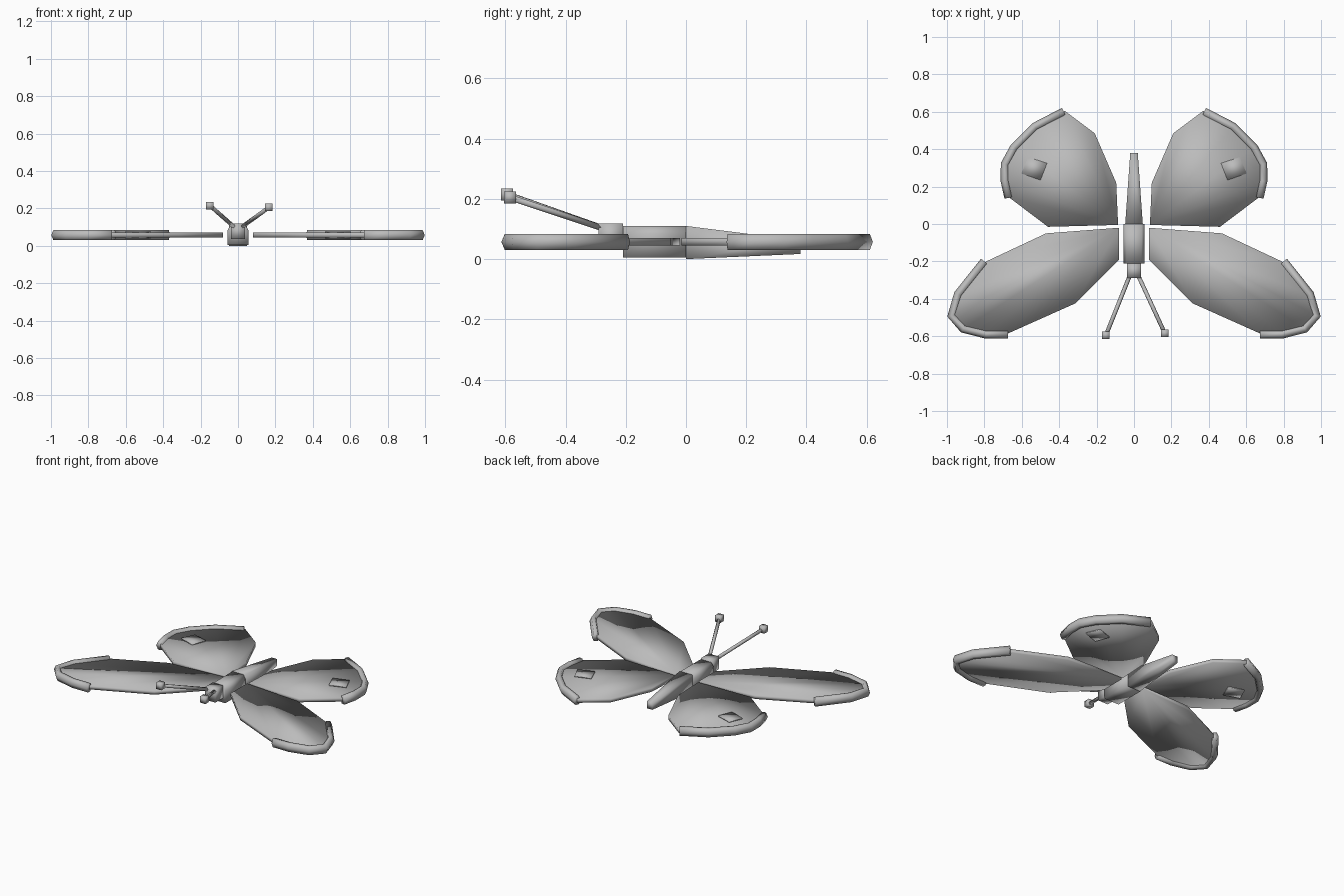
import bpy
import bmesh
from math import cos, sin, pi
from mathutils import Vector

cube = bpy.data.objects.get("Cube")
if cube:
    bpy.data.objects.remove(cube, do_unlink=True)

grey = bpy.data.materials.new("plain grey")
grey.use_nodes = True
grey.diffuse_color = (0.5, 0.5, 0.5, 1)
grey.node_tree.nodes["Principled BSDF"].inputs["Base Color"].default_value = (0.5, 0.5, 0.5, 1)

UP = Vector((0, 0, 1))
MID = 0.057  # height of the wing plane


def finish(name, bm):
    """Turn a bmesh into a fully smooth shaded object."""
    bmesh.ops.recalc_face_normals(bm, faces=bm.faces)
    for f in bm.faces:
        f.smooth = True
    mesh = bpy.data.meshes.new(name)
    bm.to_mesh(mesh)
    bm.free()
    mesh.materials.append(grey)
    obj = bpy.data.objects.new(name, mesh)
    bpy.context.collection.objects.link(obj)
    return obj


def loft(name, rings):
    """Skin a row of equal rings and cap both ends."""
    bm = bmesh.new()
    loops = [[bm.verts.new(p) for p in ring] for ring in rings]
    n = len(loops[0])
    for a, b in zip(loops, loops[1:]):
        for i in range(n):
            j = (i + 1) % n
            bm.faces.new((a[i], a[j], b[j], b[i]))
    bm.faces.new(loops[0])
    bm.faces.new(loops[-1])
    return finish(name, bm)


def plate(name, outline, z0, z1):
    """Flat slab, each side fanned out from the first outline point."""
    bm = bmesh.new()
    low, high = ([bm.verts.new((x, y, z)) for x, y in outline] for z in (z0, z1))
    n = len(outline)
    for side in (low, high):
        for i in range(1, n - 1):
            bm.faces.new((side[0], side[i], side[i + 1]))
    for i in range(n):
        j = (i + 1) % n
        bm.faces.new((low[i], low[j], high[j], high[i]))
    return finish(name, bm)


def rim(name, path):
    """Six sided tube along a path in the wing plane, mitred at the bends."""
    pts = [Vector((x, y, MID)) for x, y in path]
    rings = []
    for i, p in enumerate(pts):
        before = (p - pts[max(i - 1, 0)]).normalized()
        after = (pts[min(i + 1, len(pts) - 1)] - p).normalized()
        side = (before + after).normalized().cross(UP)
        rings.append([p + side * 0.023 * cos(k * pi / 3) + UP * 0.031 * sin(k * pi / 3)
                      for k in range(6)])
    return loft(name, rings)


def box_ring(y, half_width, z0, z1):
    w = half_width
    return [(-w, y, z0), (w, y, z0), (w, y, z1), (-w, y, z1)]


# Body
loft("thorax", [[(-0.055, y, 0.005), (0.055, y, 0.005), (0.055, y, 0.085),
                 (0.04, y, 0.11), (-0.04, y, 0.11), (-0.055, y, 0.085)]
                for y in (-0.21, 0)])
loft("abdomen", [box_ring(0, 0.047, 0, 0.11), box_ring(0.38, 0.02, 0.017, 0.062)])
loft("head", [box_ring(-0.29, 0.038, 0.035, 0.118), box_ring(-0.21, 0.038, 0.035, 0.118)])

# Wing outlines and rims for the left side
fore_wing = [(0.08, -0.02), (0.47, -0.05), (0.79, -0.2), (0.94, -0.38), (0.975, -0.49),
             (0.91, -0.56), (0.79, -0.587), (0.68, -0.588), (0.315, -0.425), (0.08, -0.19)]
fore_rim = [(0.8, -0.2), (0.94, -0.375), (0.976, -0.49), (0.913, -0.56),
            (0.79, -0.59), (0.675, -0.59)]
hind_wing = [(0.085, -0.005), (0.46, -0.015), (0.665, 0.14), (0.69, 0.23), (0.69, 0.32),
             (0.64, 0.41), (0.53, 0.52), (0.37, 0.605), (0.21, 0.485), (0.095, 0.22)]
hind_rim = [(0.375, 0.6), (0.53, 0.52), (0.64, 0.41), (0.69, 0.32), (0.69, 0.23),
            (0.67, 0.14)]
spot = [(0.465, 0.325), (0.565, 0.357), (0.603, 0.27), (0.5, 0.235)]

# Wings, rims and spots on both sides
for label, s in (("left", 1), ("right", -1)):
    def flip(points):
        return [(s * x, y) for x, y in points]
    plate(label + "_fore_wing", flip(fore_wing), 0.045, 0.07)
    plate(label + "_hind_wing", flip(hind_wing), 0.045, 0.07)
    rim(label + "_fore_rim", flip(fore_rim))
    rim(label + "_hind_rim", flip(hind_rim))
    plate(label + "_spot_top", flip(spot), 0.07, 0.077)
    plate(label + "_spot_bottom", flip(spot), 0.038, 0.045)

# Antennae with small knobs
for label, tip in (("left", Vector((0.165, -0.585, 0.205))),
                   ("right", Vector((-0.15, -0.595, 0.215)))):
    root = Vector((0.02 if tip.x > 0 else -0.02, -0.27, 0.1))
    along = (tip - root).normalized()
    side = along.cross(UP).normalized()
    over = side.cross(along)
    loft(label + "_antenna", [[p + (side * cos(k * pi / 3) + over * sin(k * pi / 3)) * 0.011
                               for k in range(6)] for p in (root, tip)])
    r = 0.02
    loft(label + "_antenna_knob", [[(tip.x + x, tip.y + y, tip.z + z) for x, z in
                                    ((-r, -r), (r, -r), (r, r), (-r, r))] for y in (-r, r)])
